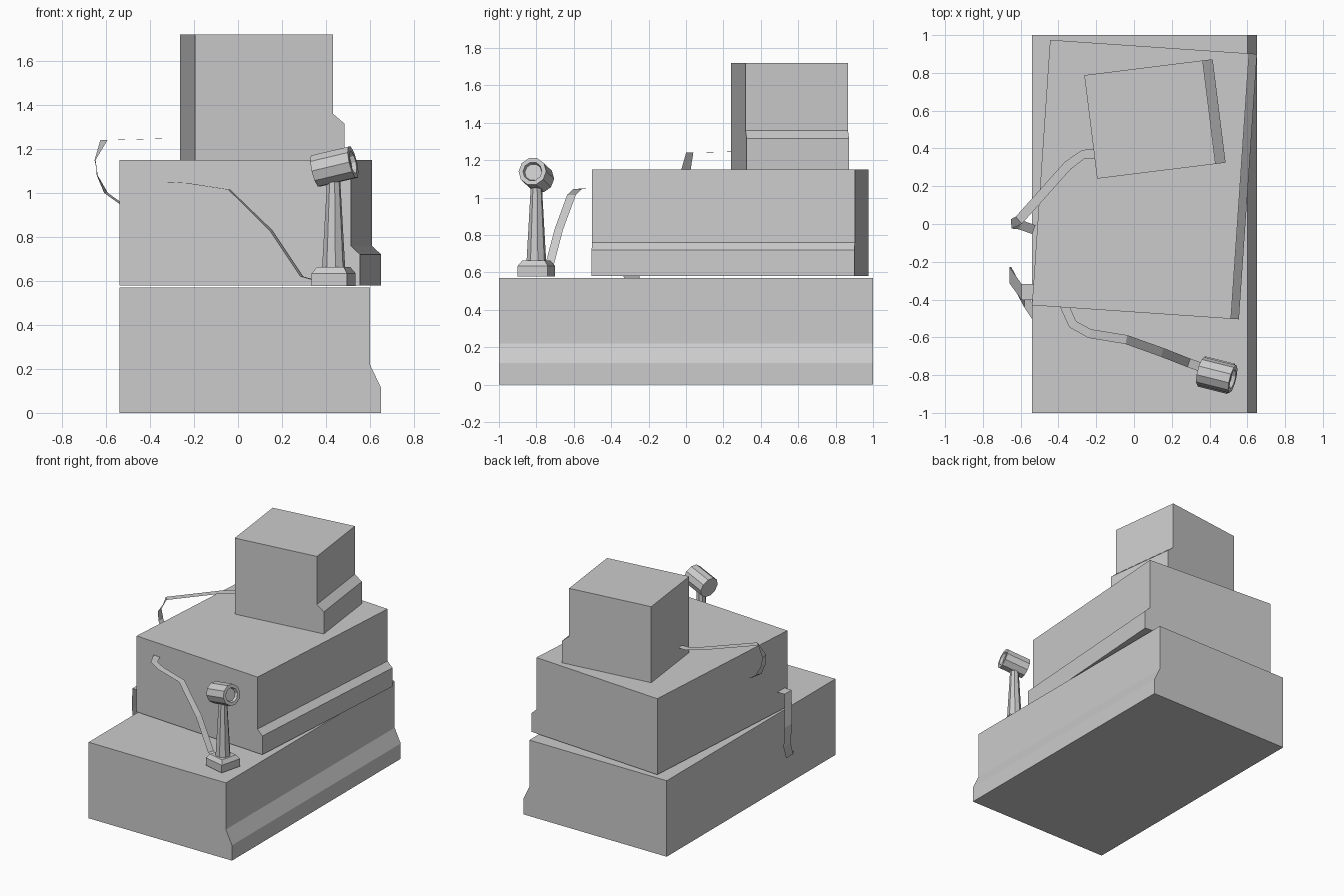
import bpy, bmesh, math
from mathutils import Vector, Matrix

if "Cube" in bpy.data.objects:
    bpy.data.objects.remove(bpy.data.objects["Cube"])


def make(name, verts, faces, mat=Matrix()):
    me = bpy.data.meshes.new(name)
    me.from_pydata([mat @ Vector(v) for v in verts], [], faces)
    ob = bpy.data.objects.new(name, me)
    bpy.context.collection.objects.link(ob)
    return ob


def fix_normals(ob):
    bm = bmesh.new()
    bm.from_mesh(ob.data)
    bmesh.ops.recalc_face_normals(bm, faces=bm.faces)
    bm.to_mesh(ob.data)
    bm.free()


def loft(name, rings, mat=Matrix()):
    """Skin equal-length rings and cap both ends."""
    n = len(rings[0])
    verts = [p for r in rings for p in r]
    faces = [(k * n + i, k * n + (i + 1) % n, (k + 1) * n + (i + 1) % n, (k + 1) * n + i)
             for k in range(len(rings) - 1) for i in range(n)]
    faces += [tuple(range(n))[::-1], tuple(range(len(verts) - n, len(verts)))]
    ob = make(name, verts, faces, mat)
    fix_normals(ob)
    return ob


def block(name, corner, angle, width, depth, z0, z1, lip, lip_z, slope_z):
    """Box with a sloped lip along its +x side; corner is the front left one."""
    prof = [(0, z0), (width, z0), (width, lip_z), (width - lip, slope_z),
            (width - lip, z1), (0, z1)]
    mat = Matrix.Translation((*corner, 0)) @ Matrix.Rotation(math.radians(angle), 4, 'Z')
    return loft(name, [[(x, y, z) for x, z in prof] for y in (0, depth)], mat)


def ribbon(name, pts, width):
    """Flat strip; each point is x, y, z and heading of the strip's width."""
    verts = []
    for x, y, z, a in pts:
        d = Vector((math.cos(math.radians(a)), math.sin(math.radians(a)), 0)) * width / 2
        verts += [Vector((x, y, z)) - d, Vector((x, y, z)) + d]
    return make(name, verts, [(2 * i, 2 * i + 1, 2 * i + 3, 2 * i + 2)
                              for i in range(len(pts) - 1)])


def ring(n, r, h):
    return [(r * math.cos(math.tau * (i + .5) / n), r * math.sin(math.tau * (i + .5) / n), h)
            for i in range(n)]


# Three stacked blocks
block("bottom_block", (-0.54, -1.0), 0, 1.19, 2.0, 0, 0.57, 0.05, 0.115, 0.22)
block("middle_block", (-0.54, -0.43), -3.9, 1.098, 1.408, 0.58, 1.15, 0.042, 0.72, 0.76)
block("top_block", (-0.195, 0.24), 7.1, 0.685, 0.552, 1.15, 1.72, 0.053, 1.315, 1.36)

# Flat cables linking the blocks and the lamp
ribbon("upper_cable", [(-0.20, 0.37, 1.247, 90), (-0.27, 0.368, 1.247, 100),
                       (-0.35, 0.31, 1.247, 128), (-0.61, 0.02, 1.24, 130),
                       (-0.65, 0.0, 1.15, 95), (-0.64, 0.0, 1.08, 85),
                       (-0.60, -0.005, 1.0, 70), (-0.53, -0.03, 0.95, 70)], 0.05)
ribbon("lower_cable", [(-0.53, -0.36, 0.73, 90), (-0.595, -0.36, 0.73, 90),
                       (-0.66, -0.27, 0.53, 90), (-0.65, -0.27, 0.38, 90),
                       (-0.58, -0.40, 0.23, 90), (-0.54, -0.46, 0.22, 90)], 0.085)
ribbon("lamp_cable", [(-0.37, -0.43, 1.05, 28), (-0.325, -0.53, 1.05, 42),
                      (-0.235, -0.58, 1.045, 73), (-0.04, -0.612, 1.015, 78),
                      (0.15, -0.68, 0.83, 72), (0.29, -0.735, 0.62, 72),
                      (0.36, -0.76, 0.60, 72)], 0.048)

# Lamp base and post
turn = Matrix.Rotation(math.radians(-14), 4, 'Z')
at = Matrix.Translation((0.435, -0.80, 0)) @ turn
loft("lamp_base", [ring(4, s * math.sqrt(.5), z)
                   for s, z in ((.165, .578), (.165, .635), (.125, .663))], at)
loft("lamp_post", [ring(8, .053, .66), ring(8, .028, 1.10)], at)

# Lamp head: tilted drum with a recessed lens
tilt = Matrix.Rotation(math.radians(90 - 13), 4, 'Y')
loft("lamp_head", [ring(10, r, h) for r, h in
                   ((.076, -.09), (.076, .09), (.052, .09), (.046, .07))],
     Matrix.Translation((0.438, -0.80, 1.12)) @ turn @ tilt)
